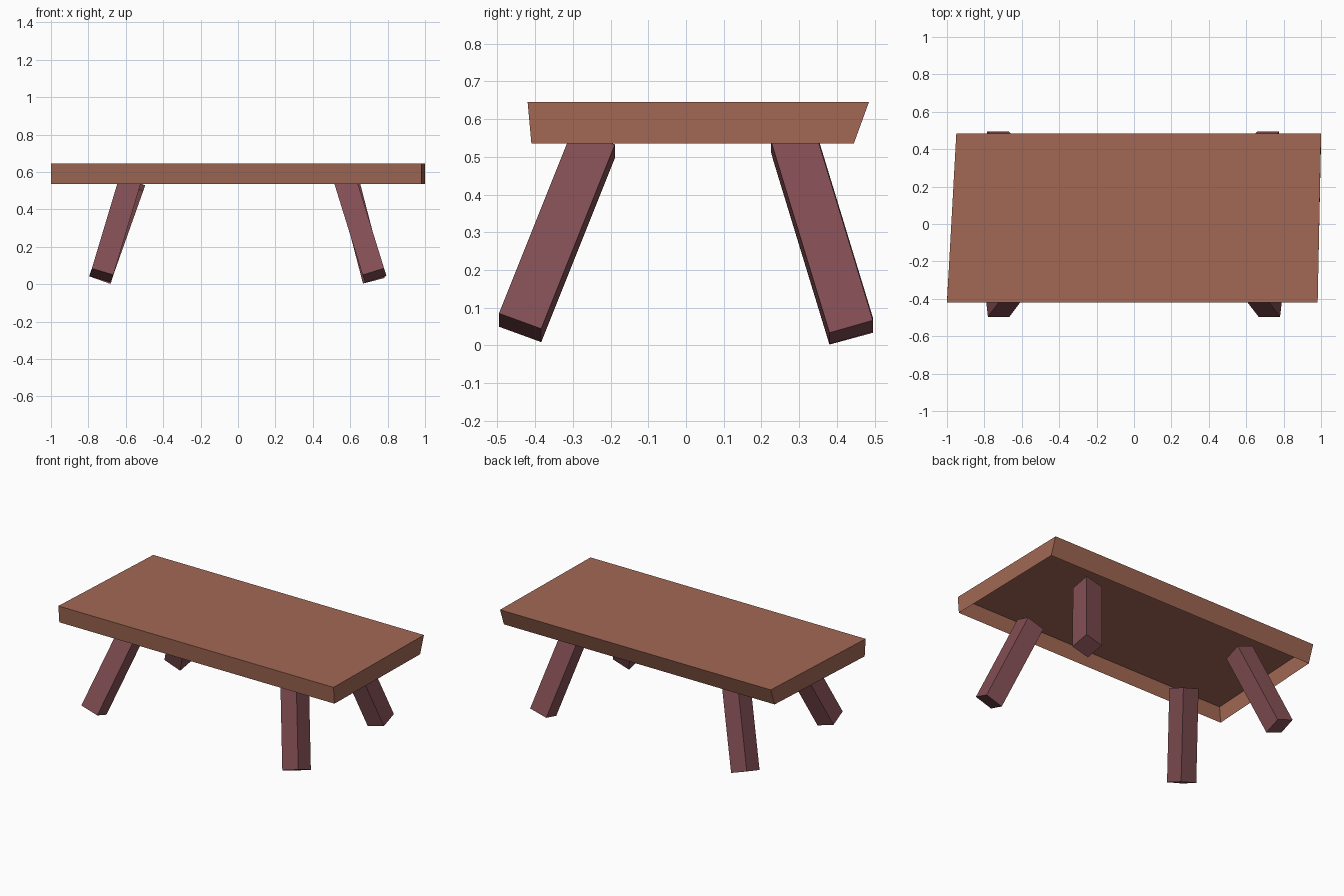
import bpy
import bmesh
from mathutils import Vector

if "Cube" in bpy.data.objects:
    bpy.data.objects.remove(bpy.data.objects["Cube"])


def material(name, rgb):
    m = bpy.data.materials.new(name)
    m.diffuse_color = (*rgb, 1.0)
    m.use_nodes = True
    m.node_tree.nodes["Principled BSDF"].inputs["Base Color"].default_value = m.diffuse_color
    return m


wood = material("warm brown wood", (0.36, 0.14, 0.09))
dark_wood = material("reddish leg wood", (0.225, 0.077, 0.088))


def add_object(name, bm, mat):
    mesh = bpy.data.meshes.new(name)
    bm.to_mesh(mesh)
    bm.free()
    mesh.materials.append(mat)
    obj = bpy.data.objects.new(name, mesh)
    bpy.context.collection.objects.link(obj)
    return obj


# Table top: irregular slab shell, open underneath, sides sloping in at the bottom
TOP_Z, RIM_Z = 0.645, 0.535
corners = [(-1.0, -0.42), (0.982, -0.42), (1.0, 0.485), (-0.95, 0.485)]
bm = bmesh.new()
top = [bm.verts.new((x, y, TOP_Z)) for x, y in corners]
rim = [bm.verts.new((x, y + (0.01 if y < 0 else -0.04), RIM_Z)) for x, y in corners]
bm.faces.new(top)
for i in range(4):
    j = (i + 1) % 4
    bm.faces.new((rim[i], rim[j], top[j], top[i]))
add_object("table_top", bm, wood)


# Legs: square beams splayed outward, each with a slightly different lean
def add_leg(name, foot, lean, width=0.12, length=0.547):
    d = Vector((lean[0], lean[1], 1)).normalized()
    u = Vector((d.z, 0, -d.x)).normalized()
    v = d.cross(u)
    foot = Vector(foot)
    bm = bmesh.new()
    h = width / 2
    ends = []
    for t in (0, length):
        ends.append([bm.verts.new(foot + d * t + u * a * h + v * b * h)
                     for a, b in ((-1, -1), (1, -1), (1, 1), (-1, 1))])
    low, high = ends
    bm.faces.new(low[::-1])
    bm.faces.new(high)
    for i in range(4):
        j = (i + 1) % 4
        bm.faces.new((low[i], low[j], high[j], high[i]))
    bmesh.ops.recalc_face_normals(bm, faces=bm.faces)
    add_object(name, bm, dark_wood)


add_leg("front_left_leg", (-0.73, -0.44, 0.047), (0.30, 0.40))
add_leg("front_right_leg", (0.73, -0.44, 0.047), (-0.31, 0.40))
add_leg("back_left_leg", (-0.734, 0.438, 0.038), (0.355, -0.305))
add_leg("back_right_leg", (0.722, 0.438, 0.035), (-0.26, -0.305))
